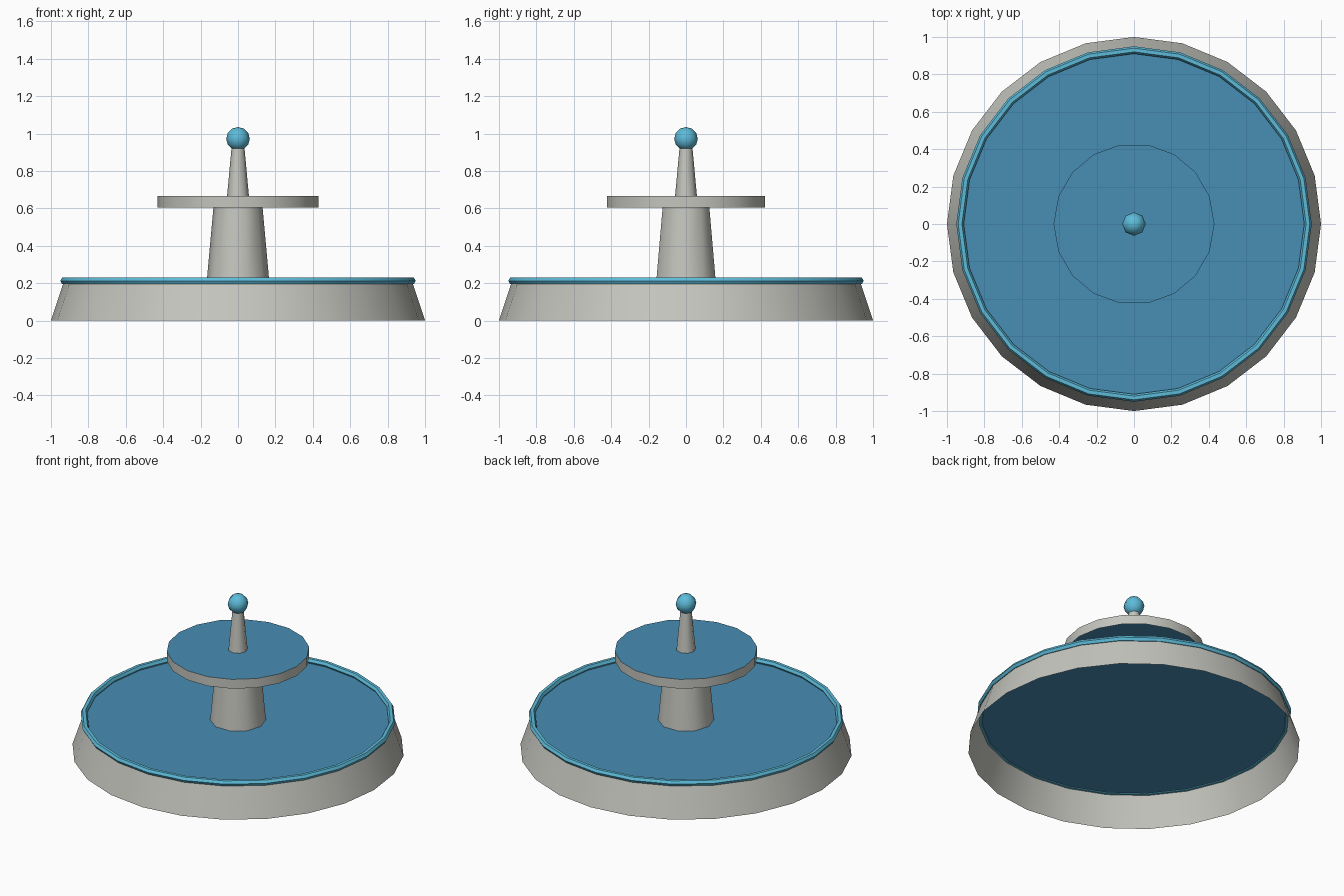
import bpy, bmesh, math

if "Cube" in bpy.data.objects:
    bpy.data.objects.remove(bpy.data.objects["Cube"])

def mat(name, rgb):
    m = bpy.data.materials.new(name)
    m.diffuse_color = (*rgb, 1)
    m.use_nodes = True
    m.node_tree.nodes["Principled BSDF"].inputs["Base Color"].default_value = m.diffuse_color
    return m

STONE = mat("pale_stone", (0.56, 0.56, 0.52))
WATER = mat("deep_water", (0.065, 0.27, 0.46))
SPRAY = mat("light_water", (0.11, 0.50, 0.70))

def finish(name, bm, material, smooth=True):
    me = bpy.data.meshes.new(name)
    bm.to_mesh(me)
    bm.free()
    ob = bpy.data.objects.new(name, me)
    bpy.context.collection.objects.link(ob)
    me.materials.append(material)
    bpy.ops.object.select_all(action='DESELECT')
    ob.select_set(True)
    bpy.context.view_layer.objects.active = ob
    if smooth:
        bpy.ops.object.shade_smooth_by_angle(angle=math.radians(50))
    return ob

def ring(bm, r, z, n):
    return [bm.verts.new((r * math.cos(2 * math.pi * i / n),
                          r * math.sin(2 * math.pi * i / n), z)) for i in range(n)]

def bridge(bm, a, b):
    n = len(a)
    for i in range(n):
        j = (i + 1) % n
        bm.faces.new((a[i], a[j], b[j], b[i]))

def tube(name, r1, r2, z1, z2, n, material):
    """Open tapered wall with a vertex on +x."""
    bm = bmesh.new()
    bridge(bm, ring(bm, r1, z1, n), ring(bm, r2, z2, n))
    return finish(name, bm, material)

def disc(name, r, z, n, material):
    bm = bmesh.new()
    bm.faces.new(ring(bm, r, z, n))
    return finish(name, bm, material, False)

# Lower basin: open sloping wall, water sheet, hexagonal-section rim
tube("basin_wall", 1.0, 0.93, 0, 0.21, 24, STONE)
disc("basin_water", 0.925, 0.20, 24, WATER)
bm = bmesh.new()
loops = [ring(bm, 0.93 + 0.02 * math.cos(k * math.pi / 3),
              0.2125 + 0.02 * math.sin(k * math.pi / 3), 24) for k in range(6)]
for k in range(6):
    bridge(bm, loops[k], loops[(k + 1) % 6])
finish("basin_rim", bm, SPRAY)

# Column and upper bowl
tube("column", 0.168, 0.13, 0.20, 0.62, 10, STONE)
tube("upper_bowl_wall", 0.43, 0.43, 0.605, 0.667, 18, STONE)
disc("upper_bowl_water", 0.43, 0.667, 18, WATER)

# Spout and ball
tube("spout", 0.059, 0.034, 0.66, 0.93, 8, STONE)
bm = bmesh.new()
bmesh.ops.create_uvsphere(bm, u_segments=8, v_segments=6, radius=0.063)
bmesh.ops.translate(bm, verts=bm.verts, vec=(0, 0, 0.972))
finish("spout_ball", bm, SPRAY)
